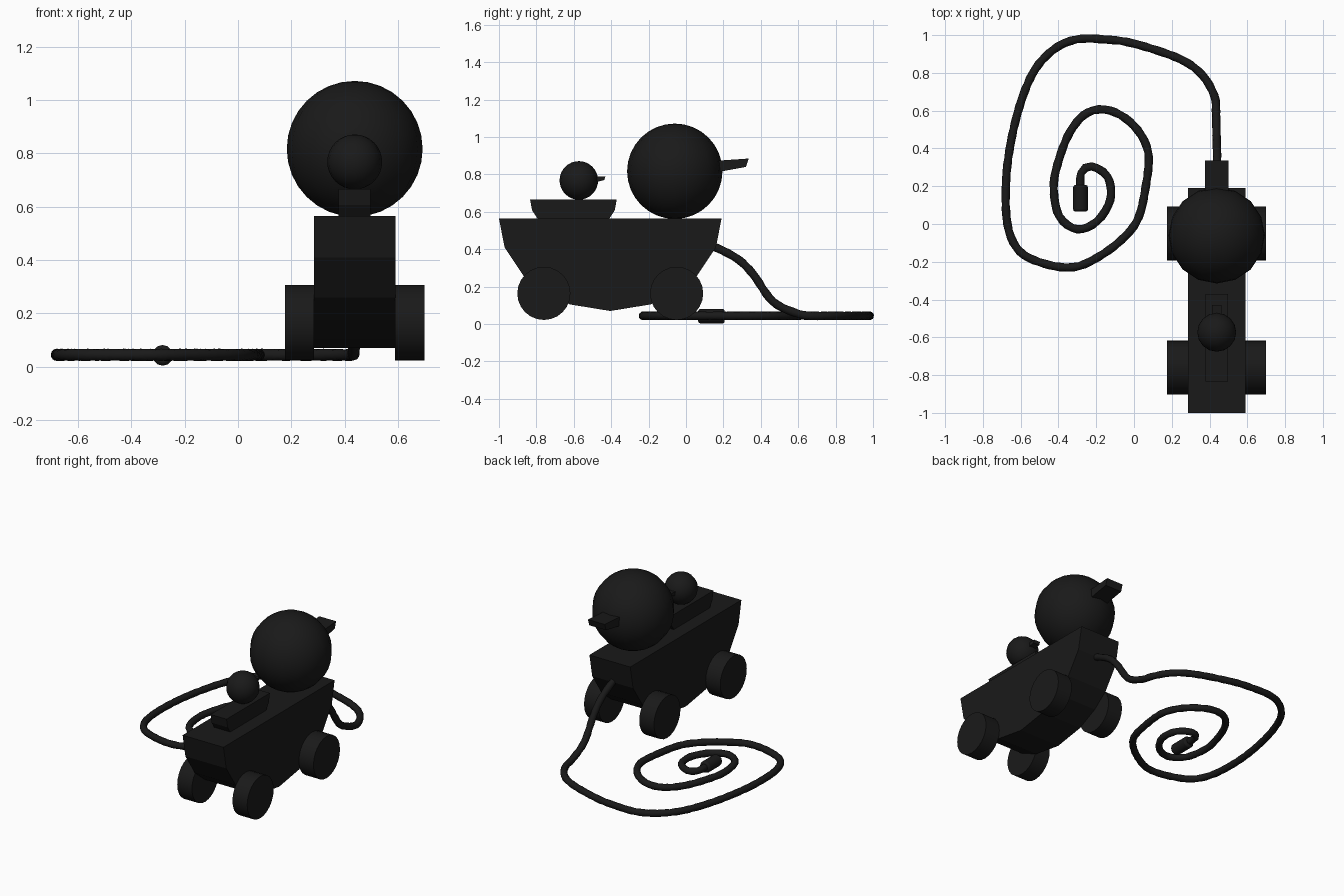
import bpy, bmesh, math
from mathutils import Vector

if "Cube" in bpy.data.objects:
    bpy.data.objects.remove(bpy.data.objects["Cube"])

CX = 0.438  # centre line of the toy
black = bpy.data.materials.new("black_paint")
black.diffuse_color = (0.01, 0.01, 0.01, 1)
black.use_nodes = True
black.node_tree.nodes["Principled BSDF"].inputs["Base Color"].default_value = black.diffuse_color


def finish(ob, smooth=False):
    ob.data.materials.append(black)
    bpy.ops.object.select_all(action='DESELECT')
    ob.select_set(True)
    bpy.context.view_layer.objects.active = ob
    if smooth:
        bpy.ops.object.shade_smooth_by_angle(angle=math.radians(35))
    return ob


def slab(name, profile, half, tip_half=None):
    """Side profile (y, z) extruded across x, optionally narrower at its front."""
    bm = bmesh.new()
    ys = [p[0] for p in profile]
    y0, y1 = min(ys), max(ys)

    def width(y):
        t = (y - y0) / (y1 - y0)
        return half if tip_half is None else half + (tip_half - half) * t
    left = [bm.verts.new((CX - width(y), y, z)) for y, z in profile]
    right = [bm.verts.new((CX + width(y), y, z)) for y, z in profile]
    bm.faces.new(left)
    bm.faces.new(right[::-1])
    n = len(profile)
    for i in range(n):
        j = (i + 1) % n
        bm.faces.new((left[i], right[i], right[j], left[j]))
    bmesh.ops.recalc_face_normals(bm, faces=bm.faces)
    me = bpy.data.meshes.new(name)
    bm.to_mesh(me)
    bm.free()
    ob = bpy.data.objects.new(name, me)
    bpy.context.collection.objects.link(ob)
    return finish(ob)


def ball(name, y, z, r, segments=16, rings=16):
    bpy.ops.mesh.primitive_uv_sphere_add(segments=segments, ring_count=rings,
                                         radius=r, location=(CX, y, z))
    ob = bpy.context.object
    ob.name = name
    return finish(ob, True)


# Hull-shaped bodies: the small one is a scaled copy resting in the large one
half_hull = [(0.595, 0.0), (0.565, -0.155), (0.465, -0.305), (0.36, -0.39), (0.215, -0.46)]
hull = half_hull + [(0.0, -0.495)] + [(-y, z) for y, z in reversed(half_hull)]
slab("large_body", [(y - 0.405, z + 0.565) for y, z in hull], 0.153)
slab("small_body", [(0.39 * y - 0.602, 0.39 * z + 0.667) for y, z in hull], 0.06)

# Heads and bills
ball("large_head", -0.06, 0.817, 0.255)
ball("small_head", -0.573, 0.768, 0.103)
slab("large_bill", [(0.1, 0.87), (0.19, 0.875), (0.335, 0.885), (0.32, 0.84), (0.1, 0.8)], 0.063)
slab("small_bill", [(-0.52, 0.785), (-0.43, 0.79), (-0.437, 0.77), (-0.52, 0.75)], 0.024)

# Four wheels flush with the body sides
for end, y in (("rear", -0.05), ("front", -0.76)):
    for side, s in (("left", -1), ("right", 1)):
        bpy.ops.mesh.primitive_cylinder_add(
            vertices=24, radius=0.142, depth=0.11,
            location=(CX + s * 0.207, y, 0.164), rotation=(0, math.pi / 2, 0))
        bpy.context.object.name = f"{end}_{side}_wheel"
        finish(bpy.context.object, True)

# Pull string: drops from the body, then spirals flat on the floor
drop = [(0.44, 0.1, 0.43), (0.44, 0.17, 0.405), (0.44, 0.28, 0.345), (0.44, 0.36, 0.265),
        (0.437, 0.465, 0.12), (0.434, 0.6, 0.055)]
spiral = [(0.425, 0.68), (0.36, 0.79), (0.24, 0.875), (0, 0.955), (-0.155, 0.977),
          (-0.305, 0.977), (-0.43, 0.92), (-0.54, 0.79), (-0.625, 0.555), (-0.675, 0.265),
          (-0.67, 0), (-0.605, -0.145), (-0.475, -0.21), (-0.34, -0.23), (-0.235, -0.2),
          (-0.09, -0.105), (0.015, 0.015), (0.06, 0.185), (0.075, 0.38), (0, 0.52),
          (-0.125, 0.6), (-0.245, 0.59), (-0.34, 0.485), (-0.405, 0.315), (-0.425, 0.185),
          (-0.395, 0.04), (-0.3, -0.028), (-0.195, 0.015), (-0.125, 0.13), (-0.14, 0.25),
          (-0.225, 0.305), (-0.28, 0.27), (-0.283, 0.17)]
path = [Vector(p) for p in drop] + [Vector((x, y, 0.044)) for x, y in spiral]

# Resample smoothly so the six-sided section can be twisted like rope
fine = []
for i in range(len(path) - 1):
    a, b, c, d = (path[max(0, min(len(path) - 1, i + k))] for k in (-1, 0, 1, 2))
    steps = max(2, round((c - b).length / 0.03))
    for k in range(steps):
        t = k / steps
        fine.append(0.5 * (2 * b + (c - a) * t + (2 * a - 5 * b + 4 * c - d) * t * t
                           + (3 * b - a - 3 * c + d) * t ** 3))
fine.append(path[-1])
cu = bpy.data.curves.new("pull_string", 'CURVE')
cu.dimensions = '3D'
cu.bevel_depth = 0.023
cu.bevel_resolution = 1
cu.use_fill_caps = True
sp = cu.splines.new('POLY')
sp.points.add(len(fine) - 1)
for i, p in enumerate(fine):
    sp.points[i].co = (*p, 1)
    sp.points[i].tilt = i * 0.4
string = bpy.data.objects.new("pull_string", cu)
bpy.context.collection.objects.link(string)
cu.materials.append(black)

# Bead handle at the end of the string
bpy.ops.mesh.primitive_cylinder_add(vertices=12, radius=0.039, depth=0.142,
                                    location=(-0.283, 0.136, 0.042),
                                    rotation=(math.pi / 2, 0, 0))
handle = bpy.context.object
handle.name = "string_handle"
bev = handle.modifiers.new("rounded_ends", 'BEVEL')
bev.width = 0.012
bev.segments = 2
bev.limit_method = 'ANGLE'
bev.angle_limit = math.radians(60)
finish(handle, True)
